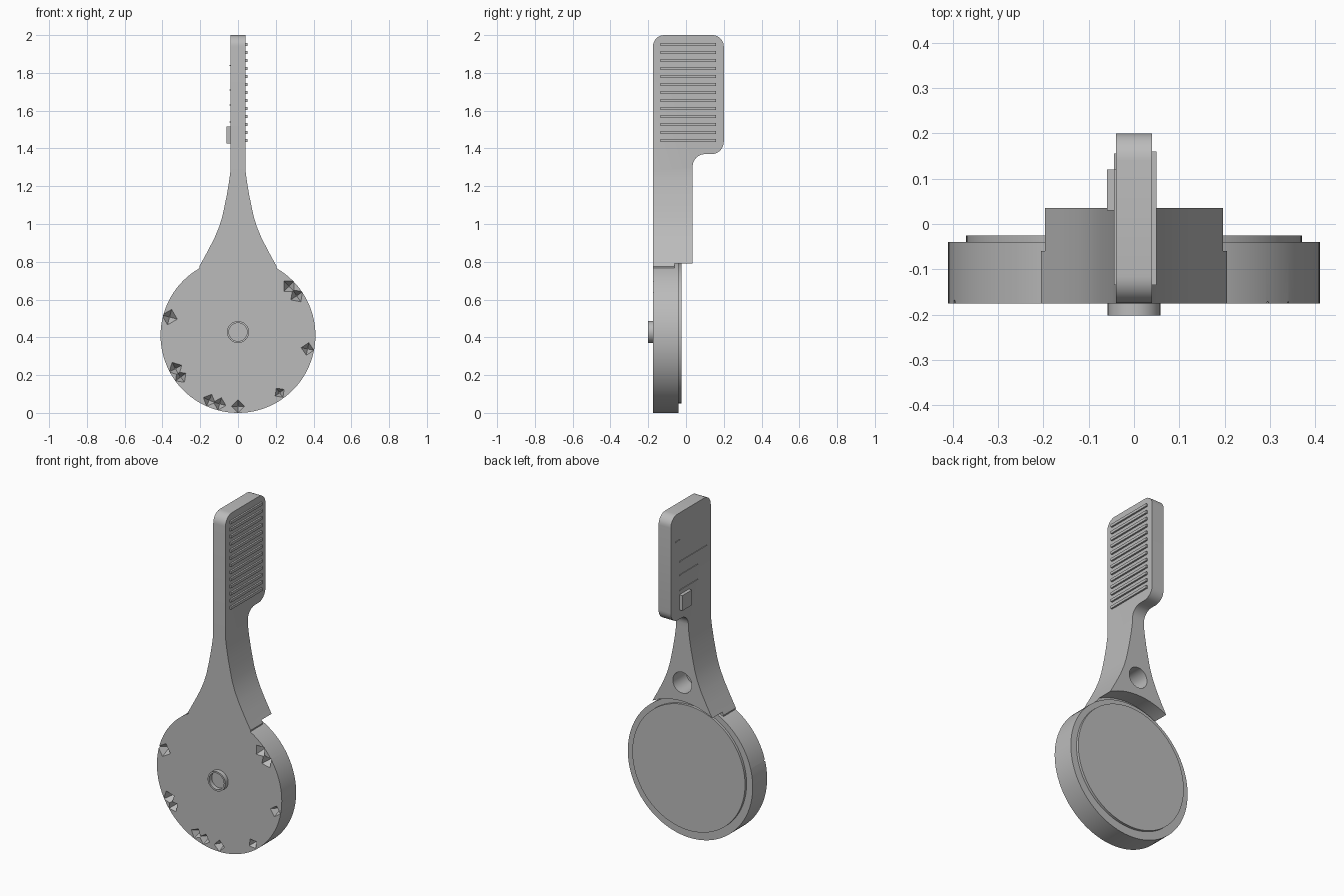
import bpy, bmesh, math
from mathutils import Vector, Matrix

cube = bpy.data.objects.get("Cube")
if cube:
    bpy.data.objects.remove(cube, do_unlink=True)

grey = bpy.data.materials.new("plain_grey")
grey.use_nodes = True
grey.diffuse_color = (0.5, 0.5, 0.5, 1)
grey.node_tree.nodes["Principled BSDF"].inputs["Base Color"].default_value = (0.5, 0.5, 0.5, 1)

FRONT, BACK, MID = -0.175, 0.035, -0.04
HUB = 0.41


def finish(name, bm):
    bmesh.ops.recalc_face_normals(bm, faces=bm.faces)
    mesh = bpy.data.meshes.new(name)
    bm.to_mesh(mesh)
    bm.free()
    obj = bpy.data.objects.new(name, mesh)
    bpy.context.collection.objects.link(obj)
    mesh.materials.append(grey)
    return obj


def prism(name, outline, place, lo, hi):
    """Extrude a 2D outline from lo to hi; place maps (a, b, depth) to 3D."""
    bm = bmesh.new()
    face = bm.faces.new([bm.verts.new(place(a, b, lo)) for a, b in outline])
    ext = bmesh.ops.extrude_face_region(bm, geom=[face])
    shift = Vector(place(0, 0, hi)) - Vector(place(0, 0, lo))
    bmesh.ops.translate(bm, vec=shift, verts=[v for v in ext["geom"] if isinstance(v, bmesh.types.BMVert)])
    return finish(name, bm)


def along_y(a, b, d):
    return (a, d, b)


def along_x(a, b, d):
    return (d, a, b)


def disc(name, z, radius, y0, y1, sides=96):
    ring = [(radius * math.cos(i * math.tau / sides), z + radius * math.sin(i * math.tau / sides))
            for i in range(sides)]
    return prism(name, ring, along_y, y0, y1)


def box(name, x0, x1, y0, y1, z0, z1):
    return prism(name, [(y0, z0), (y1, z0), (y1, z1), (y0, z1)], along_x, x0, x1)


def combine(obj, other, operation):
    mod = obj.modifiers.new("cut", "BOOLEAN")
    mod.operation, mod.solver, mod.object = operation, "EXACT", other
    bpy.context.view_layer.objects.active = obj
    bpy.ops.object.modifier_apply(modifier=mod.name)
    bpy.data.objects.remove(other, do_unlink=True)


def rounded(corners, steps=8):
    """Outline with each corner (a, b, radius) replaced by an arc."""
    out = []
    for i, (a, b, r) in enumerate(corners):
        p = Vector((a, b))
        if r == 0:
            out.append((a, b))
            continue
        u = (Vector(corners[i - 1][:2]) - p).normalized()
        v = (Vector(corners[(i + 1) % len(corners)][:2]) - p).normalized()
        centre = p + (u + v) * r
        for k in range(steps + 1):
            t = k / steps * math.pi / 2
            out.append(tuple(centre - v * r * math.cos(t) - u * r * math.sin(t)))
    return out


# Handle: side profile crossed with the flared front profile
side = rounded([(FRONT, 0.6, 0), (BACK, 0.6, 0), (BACK, 1.37, 0.065), (0.2, 1.37, 0.065),
                (0.2, 2, 0.06), (FRONT, 2, 0.06)])
body = prism("handle_and_head", side, along_x, -0.3, 0.3)
flare = [(0.18, 0.65), (0.205, 0.775), (0.16, 0.857), (0.125, 0.925), (0.1, 0.985), (0.083, 1.04),
         (0.07, 1.1), (0.058, 1.16), (0.048, 1.22), (0.04, 1.28), (0.04, 2.1)]
outline = flare + [(-x, z) for x, z in reversed(flare)]
combine(body, prism("flare", outline, along_y, -0.3, 0.3), "INTERSECT")

# Clear the space behind the head, then join the round head
combine(body, disc("clearance", 0.42, 0.42, MID - 0.02, 0.1), "DIFFERENCE")
combine(body, disc("head", HUB, 0.41, FRONT, MID), "UNION")

# Blind hole in the neck
combine(body, disc("neck_hole", 0.95, 0.062, -0.09, 0.1, 48), "DIFFERENCE")

# Chipped pockets around the front rim
for angle, size in ((44, 0.045), (34, 0.045), (165, 0.05), (-11, 0.04), (208, 0.045), (216, 0.04),
                    (-54, 0.035), (246, 0.04), (255, 0.04), (270, 0.04)):
    a = math.radians(angle)
    bm = bmesh.new()
    bmesh.ops.create_cone(bm, cap_ends=True, segments=4, radius1=size, radius2=0.004, depth=0.06)
    turn = Matrix.Rotation(-a, 4, "Y") @ Matrix.Rotation(-math.pi / 2, 4, "X")
    spot = Vector((0.375 * math.cos(a), FRONT + 0.02, HUB + 0.375 * math.sin(a)))
    bmesh.ops.transform(bm, matrix=Matrix.Translation(spot) @ turn, verts=bm.verts)
    combine(body, finish("pocket", bm), "DIFFERENCE")

# Hollow peg on the front
peg = disc("front_peg", 0.428, 0.058, -0.202, FRONT, 48)
combine(peg, disc("peg_hole", 0.428, 0.048, -0.3, FRONT - 0.002, 48), "DIFFERENCE")

# Raised round pad on the back of the head
pad = disc("back_pad", 0.42, 0.37, MID - 0.01, -0.025)

# Grip ridges on the left side
for i in range(13):
    z = 1.443 + i * 0.0423
    box("grip_ridge", 0.035, 0.05, -0.135, 0.16, z - 0.008, z + 0.008)

# Small block and fine lines on the right side
block = box("side_block", -0.06, -0.035, 0.03, 0.12, 1.425, 1.515)
for y0, y1, z in ((-0.05, 0.12, 1.54), (-0.05, 0.12, 1.63), (-0.135, 0.12, 1.71), (0.12, 0.155, 1.84)):
    box("side_line", -0.044, -0.035, y0, y1, z - 0.003, z + 0.003)

# Smooth the curved walls, keep edges sharp
bpy.ops.object.select_all(action="DESELECT")
for obj in (body, peg, pad):
    obj.select_set(True)
bpy.context.view_layer.objects.active = body
bpy.ops.object.shade_smooth_by_angle(angle=math.radians(30))
